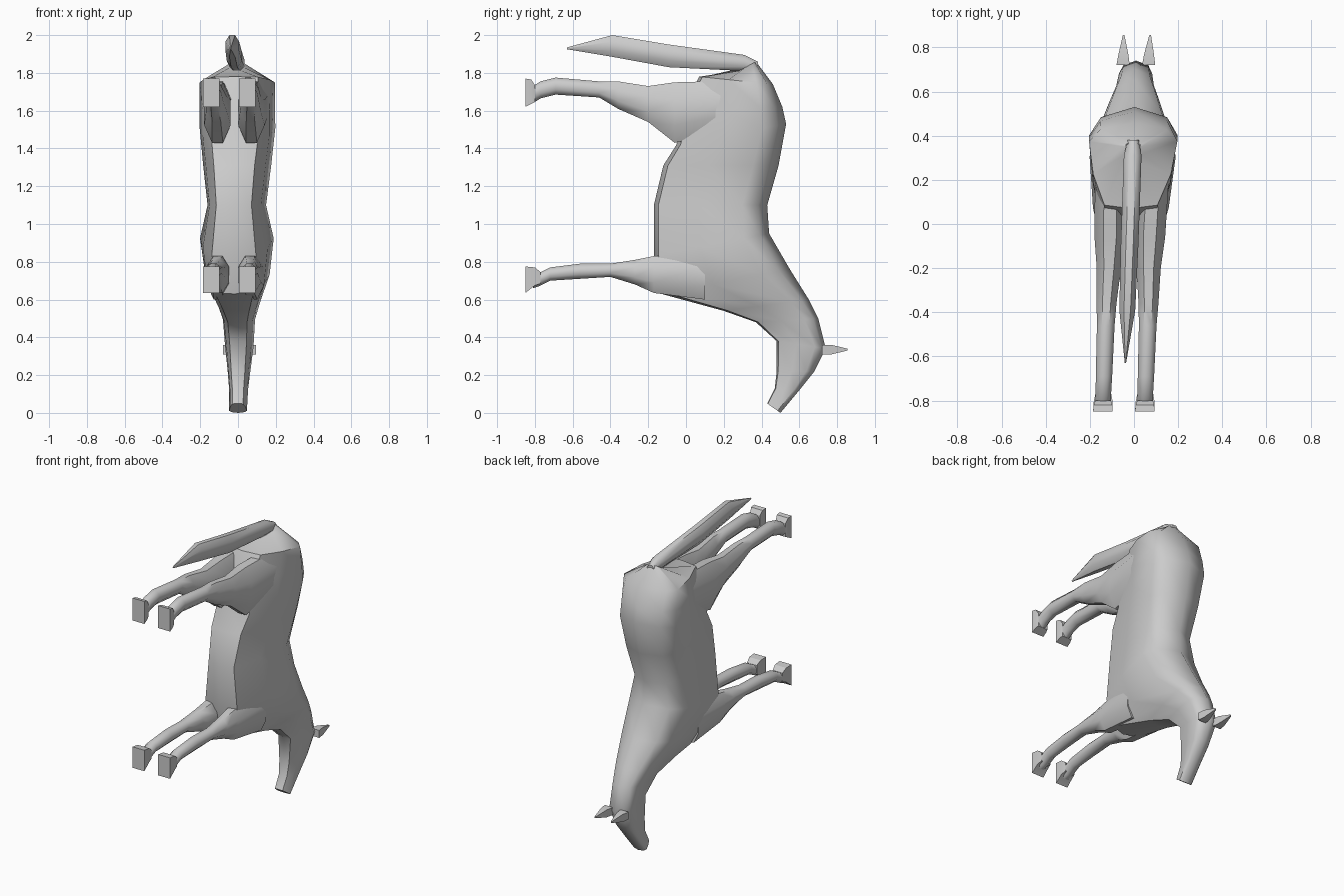
import bpy
import bmesh
import math

default_cube = bpy.data.objects.get("Cube")
if default_cube:
    bpy.data.objects.remove(default_cube, do_unlink=True)

coat = bpy.data.materials.new("plain grey")
coat.use_nodes = True
grey = (0.6, 0.6, 0.6, 1)
coat.diffuse_color = grey
coat.node_tree.nodes["Principled BSDF"].inputs["Base Color"].default_value = grey


def lean(x, y):
    """Whole figure leans slightly sideways towards the feet."""
    return x + 0.035 * (y - 0.48)


def loft(name, rings, section, side=1, angle=50):
    """Skin a closed section through rings of (start, end, centre x, half width).

    Each section point is (fraction from start to end, fraction of half width).
    """
    bm = bmesh.new()
    loops = []
    for start, end, centre, width in rings:
        loop = []
        for t, u in section:
            y = start[0] + (end[0] - start[0]) * t
            z = start[1] + (end[1] - start[1]) * t
            x = side * (centre + width * u)
            loop.append(bm.verts.new((lean(x, y), y, z)))
        loops.append(loop)
    count = len(section)
    for a, b in zip(loops, loops[1:]):
        for i in range(count):
            j = (i + 1) % count
            bm.faces.new((a[i], a[j], b[j], b[i]))
    bm.faces.new(loops[0])
    bm.faces.new(loops[-1])
    bmesh.ops.recalc_face_normals(bm, faces=bm.faces[:])
    mesh = bpy.data.meshes.new(name)
    bm.to_mesh(mesh)
    bm.free()
    mesh.materials.append(coat)
    obj = bpy.data.objects.new(name, mesh)
    bpy.context.collection.objects.link(obj)
    bpy.ops.object.select_all(action="DESELECT")
    obj.select_set(True)
    bpy.context.view_layer.objects.active = obj
    bpy.ops.object.shade_smooth_by_angle(angle=math.radians(angle))
    return obj


def upright(stations):
    """Turn (y, top, bottom, centre, width) stations into rings."""
    return [((y, low), (y, top), c, w) for y, top, low, c, w in stations]


def polygon(sides):
    """Regular section with its flats facing the sides."""
    turns = [math.tau * (i + 0.5) / sides for i in range(sides)]
    reach = math.cos(math.pi / sides)
    return [(0.5 + math.cos(a) / reach / 2, math.sin(a) / reach) for a in turns]


# Torso, neck and head: belly to back, from rump down to muzzle
half = [(0.04, 0.6), (0.4, 0.88), (0.78, 1), (0.92, 0.75)]
trunk = [(0, 0)] + half + [(1, 0)] + [(t, -u) for t, u in reversed(half)]
loft("body", [
    ((.28, 1.81), (.37, 1.86), 0, .04),
    ((.07, 1.78), (.46, 1.74), 0, .2),
    ((-.02, 1.6), (.51, 1.62), 0, .2),
    ((-.05, 1.42), (.53, 1.53), 0, .2),
    ((-.12, 1.31), (.49, 1.31), 0, .18),
    ((-.17, 1.1), (.43, 1.1), 0, .155),
    ((-.17, .83), (.44, .95), 0, .195),
    ((-.13, .63), (.55, .76), 0, .17),
    ((.2, .54), (.65, .6), 0, .115),
    ((.37, .48), (.7, .5), 0, .085),
    ((.48, .38), (.74, .34), 0, .075),
    ((.48, .22), (.68, .22), 0, .06),
    ((.47, .13), (.6, .12), 0, .05),
    ((.43, .05), (.5, 0), 0, .047),
], trunk)

# Legs reach from inside the torso out to the flared hooves
hind_leg = upright([
    (.3, 1.76, 1.52, .1, .07),
    (-.06, 1.75, 1.43, .09, .07),
    (-.2, 1.73, 1.54, .09, .055),
    (-.36, 1.755, 1.61, .095, .045),
    (-.46, 1.755, 1.67, .095, .04),
    (-.69, 1.775, 1.685, .095, .037),
    (-.77, 1.755, 1.665, .095, .035),
    (-.81, 1.73, 1.64, .095, .035),
])
front_leg = upright([
    (.1, .85, .6, .09, .06),
    (-.17, .83, .635, .085, .06),
    (-.27, .81, .68, .09, .048),
    (-.4, .79, .72, .095, .04),
    (-.56, .79, .71, .095, .038),
    (-.72, .77, .7, .095, .036),
    (-.78, .74, .67, .095, .035),
    (-.81, .745, .66, .095, .035),
])
hind_hoof = upright([(-.8, 1.735, 1.645, .095, .036), (-.82, 1.765, 1.635, .095, .042),
                     (-.85, 1.77, 1.62, .095, .044)])
front_hoof = upright([(-.77, .745, .685, .095, .036), (-.8, .77, .675, .095, .042),
                      (-.85, .775, .635, .095, .044)])
ear = [((.72, .31), (.72, .36), .058, .03),
       ((.77, .31), (.77, .36), .058, .022),
       ((.855, .33), (.855, .34), .06, .004)]

for label, side in (("left", 1), ("right", -1)):
    loft(f"{label}_hind_leg", hind_leg, polygon(8), side)
    loft(f"{label}_front_leg", front_leg, polygon(8), side)
    loft(f"{label}_hind_hoof", hind_hoof, polygon(4), side, 30)
    loft(f"{label}_front_hoof", front_hoof, polygon(4), side, 30)
    loft(f"{label}_ear", ear, polygon(4), side)

# Tail lifts off the rump and tapers to a point
loft("tail", upright([
    (.38, 1.86, 1.8, 0, .025),
    (.31, 1.895, 1.81, 0, .04),
    (-.09, 1.95, 1.83, 0, .04),
    (-.39, 2, 1.885, 0, .036),
    (-.63, 1.935, 1.925, 0, .003),
]), polygon(8))
